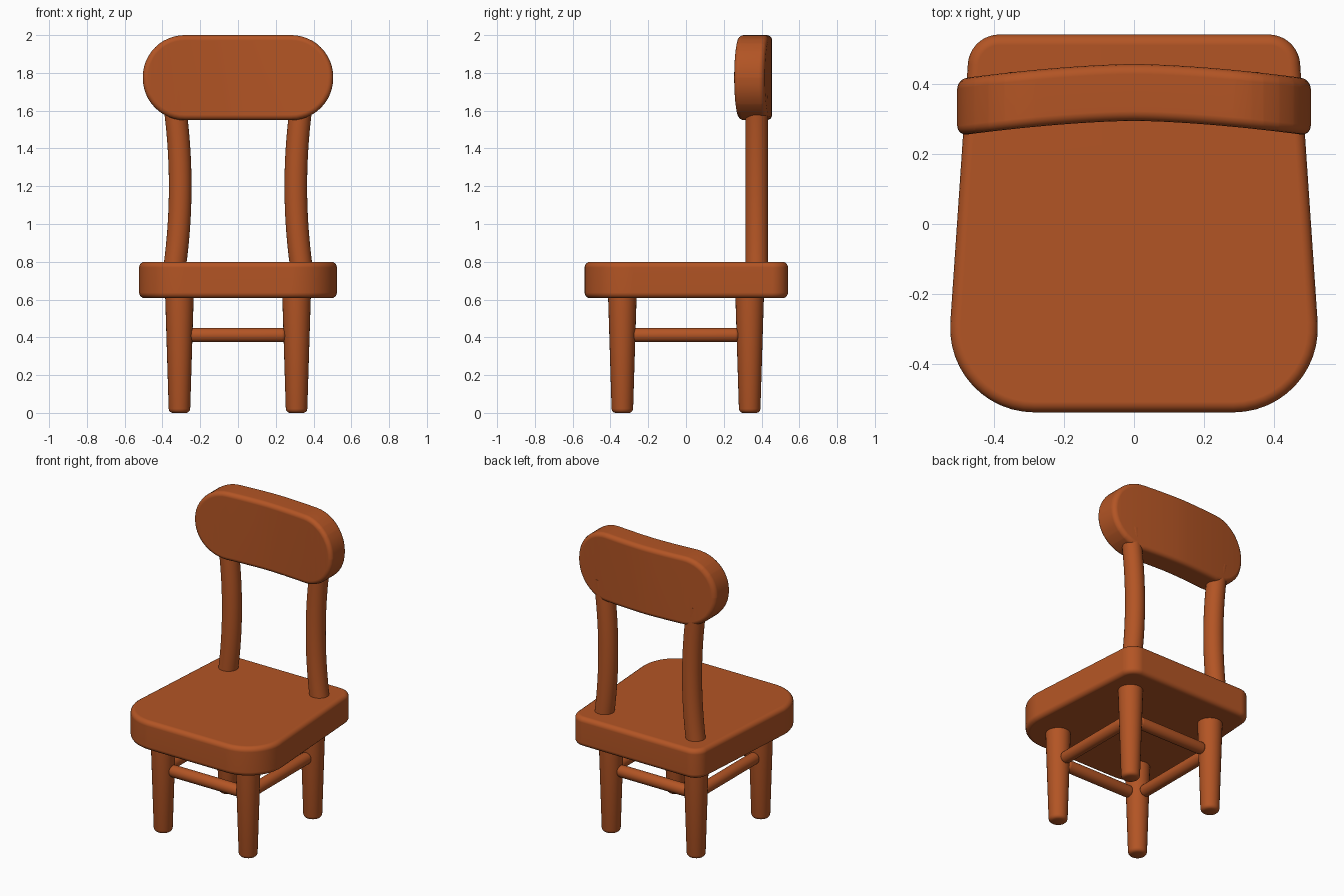
import bpy, bmesh, math
from mathutils import Vector

if "Cube" in bpy.data.objects:
    bpy.data.objects.remove(bpy.data.objects["Cube"])

wood = bpy.data.materials.new("warm brown wood")
wood.diffuse_color = (0.45, 0.09, 0.018, 1)
wood.use_nodes = True
wood.node_tree.nodes["Principled BSDF"].inputs["Base Color"].default_value = wood.diffuse_color


def finish(name, bm, weighted=False):
    bmesh.ops.recalc_face_normals(bm, faces=bm.faces)
    mesh = bpy.data.meshes.new(name)
    bm.to_mesh(mesh)
    bm.free()
    mesh.materials.append(wood)
    obj = bpy.data.objects.new(name, mesh)
    bpy.context.collection.objects.link(obj)
    bpy.ops.object.select_all(action='DESELECT')
    obj.select_set(True)
    bpy.context.view_layer.objects.active = obj
    bpy.ops.object.shade_smooth_by_angle(angle=math.radians(40))
    if weighted:
        obj.modifiers.new("flat faces", 'WEIGHTED_NORMAL').keep_sharp = True
    return obj


def rounded_outline(corners, steps=12):
    """Counter-clockwise polygon of (x, y, radius) with filleted corners."""
    out = []
    for i, (x, y, r) in enumerate(corners):
        p = Vector((x, y))
        a = (Vector(corners[i - 1][:2]) - p).normalized()
        b = (Vector(corners[(i + 1) % len(corners)][:2]) - p).normalized()
        half = a.angle(b) / 2
        centre = p + (a + b).normalized() * r / math.sin(half)
        start = p + a * r / math.tan(half) - centre
        sweep = math.pi - 2 * half
        for k in range(steps + 1):
            t = sweep * k / steps
            c, s = math.cos(t), math.sin(t)
            out.append(centre + Vector((start.x * c - start.y * s, start.x * s + start.y * c)))
    return out


def slab(outline, depth, bevel):
    """Prism of the outline along z with softened rims."""
    bm = bmesh.new()
    base = bm.faces.new([bm.verts.new((p.x, p.y, 0)) for p in outline])
    ext = bmesh.ops.extrude_face_region(bm, geom=[base])
    top = [v for v in ext['geom'] if isinstance(v, bmesh.types.BMVert)]
    bmesh.ops.translate(bm, verts=top, vec=(0, 0, depth))
    bmesh.ops.recalc_face_normals(bm, faces=bm.faces)
    rims = [e for e in bm.edges if abs(e.verts[0].co.z - e.verts[1].co.z) < 1e-5]
    bmesh.ops.bevel(bm, geom=rims, offset=bevel, segments=4, profile=0.5, affect='EDGES')
    return bm


def tube(name, rings, axis='z', sides=28):
    """Round bar from (centre, radius) rings lying across the axis."""
    u, v = {'x': ((0, 1, 0), (0, 0, 1)), 'y': ((1, 0, 0), (0, 0, 1)),
            'z': ((1, 0, 0), (0, 1, 0))}[axis]
    u, v = Vector(u), Vector(v)
    bm = bmesh.new()
    loops = []
    for c, r in rings:
        angles = [2 * math.pi * k / sides for k in range(sides)]
        loops.append([bm.verts.new(Vector(c) + r * (u * math.cos(a) + v * math.sin(a))) for a in angles])
    for p, q in zip(loops, loops[1:]):
        for k in range(sides):
            n = (k + 1) % sides
            bm.faces.new((p[k], p[n], q[n], q[k]))
    bm.faces.new(loops[0])
    bm.faces.new(loops[-1])
    return finish(name, bm)


# Seat: tapers to the back, with large round front corners
seat = slab(rounded_outline([(-0.541, -0.537, 0.24), (0.541, -0.537, 0.24),
                             (0.468, 0.54, 0.09), (-0.468, 0.54, 0.09)]), 0.193, 0.03)
bmesh.ops.translate(seat, verts=seat.verts, vec=(0, 0, 0.607))
finish("seat", seat, True)

# Backrest: stadium panel, sliced into columns and curved backward in the middle
rest = slab(rounded_outline([(-0.504, 1.55, 0.222), (0.504, 1.55, 0.222),
                             (0.504, 2.0, 0.222), (-0.504, 2.0, 0.222)]), 0.162, 0.028)
for i in range(-11, 12):
    bmesh.ops.bisect_plane(rest, geom=rest.verts[:] + rest.edges[:] + rest.faces[:],
                           plane_co=(i * 0.0412, 0, 0), plane_no=(1, 0, 0))
for vert in rest.verts:
    x, z, d = vert.co
    vert.co = (x, 0.294 + d - 0.042 * (abs(x) / 0.5) ** 1.6, z)
finish("backrest", rest, True)

# Legs (tapered, soft feet) and bowed back posts
LX, LY, SZ = 0.31, 0.337, 0.412
for side, sx in (("left", -1), ("right", 1)):
    for end, sy in (("front", -1), ("back", 1)):
        profile = [(0, 0.038), (0.004, 0.047), (0.011, 0.054), (0.022, 0.057), (0.63, 0.076)]
        tube(f"{end}_{side}_leg", [((sx * LX, sy * LY, z), r) for z, r in profile])
    heights = [0.78 + 0.9 * k / 20 for k in range(21)]
    tube(f"{side}_back_post",
         [((sx * (0.306 + 0.16 * (z - 1.2) ** 2), 0.374, z), 0.06) for z in heights])

# Stretchers: round-ended bars between neighbouring legs
R, CAP = 0.038, 0.02


def bar_profile(half):
    caps = [(half - CAP + CAP * math.sin(a), R - CAP + CAP * math.cos(a))
            for a in (math.pi / 2 * k / 5 for k in range(6))]
    return [(-t, r) for t, r in reversed(caps)] + caps


for label, s in (("front", -1), ("back", 1)):
    tube(f"{label}_stretcher", [((t, s * LY, SZ), r) for t, r in bar_profile(0.252)], 'x')
for label, s in (("left", -1), ("right", 1)):
    tube(f"{label}_stretcher", [((s * LX, t, SZ), r) for t, r in bar_profile(0.28)], 'y')
